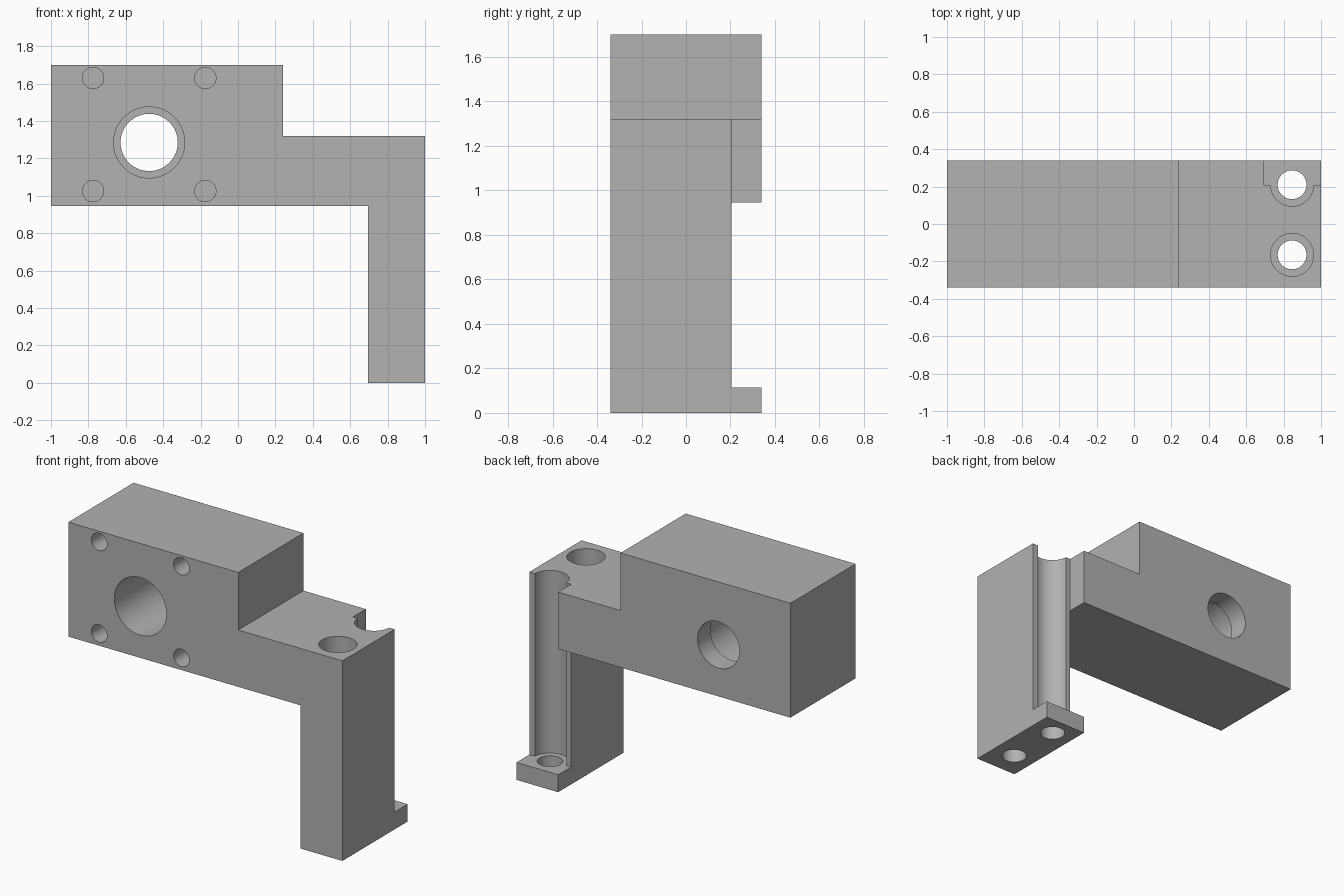
import bpy
import bmesh
from math import radians
from mathutils import Matrix

default_cube = bpy.data.objects.get("Cube")
if default_cube:
    bpy.data.objects.remove(default_cube, do_unlink=True)

HALF = 0.34      # half the depth of the bracket
LEDGE = 0.205    # back plane of the leg and of the bearing seat
FOOT = 0.115     # thickness of the foot

grey = bpy.data.materials.new("plain grey")
grey.use_nodes = True
colour = (0.445, 0.445, 0.445, 1)
grey.diffuse_color = colour
grey.node_tree.nodes["Principled BSDF"].inputs["Base Color"].default_value = colour


def add_object(name, bm):
    bmesh.ops.recalc_face_normals(bm, faces=bm.faces)
    mesh = bpy.data.meshes.new(name)
    bm.to_mesh(mesh)
    bm.free()
    mesh.materials.append(grey)
    obj = bpy.data.objects.new(name, mesh)
    bpy.context.collection.objects.link(obj)
    return obj


def extrude_profile(name, points, y0, y1):
    bm = bmesh.new()
    face = bm.faces.new([bm.verts.new((x, y0, z)) for x, z in points])
    ext = bmesh.ops.extrude_face_region(bm, geom=[face])
    verts = [v for v in ext["geom"] if isinstance(v, bmesh.types.BMVert)]
    bmesh.ops.translate(bm, verts=verts, vec=(0, y1 - y0, 0))
    return add_object(name, bm)


def cylinder(name, radius, centre, length, along_y=False):
    bm = bmesh.new()
    turn = Matrix.Rotation(radians(90 if along_y else 0), 4, "X")
    bmesh.ops.create_cone(bm, cap_ends=True, segments=64, radius1=radius, radius2=radius,
                          depth=length, matrix=Matrix.Translation(centre) @ turn)
    return add_object(name, bm)


def cut(target, cutter):
    cutter.hide_render = True
    mod = target.modifiers.new(cutter.name, "BOOLEAN")
    mod.operation = "DIFFERENCE"
    mod.solver = "EXACT"
    mod.object = cutter
    bpy.context.view_layer.objects.active = target
    bpy.ops.object.modifier_apply(modifier=mod.name)
    bpy.data.objects.remove(cutter, do_unlink=True)


def bore_y(name, radius, x, z, y0, y1):
    cut(bracket, cylinder(name, radius, (x, (y0 + y1) / 2, z), y1 - y0, True))


def bore_z(name, radius, x, y, z0, z1):
    cut(bracket, cylinder(name, radius, (x, y, (z0 + z1) / 2), z1 - z0))


# Bracket body: block, arm and leg in one profile
bracket = extrude_profile("bracket", [
    (-1, 0.945), (0.695, 0.945), (0.695, 0), (1, 0),
    (1, 1.32), (0.24, 1.32), (0.24, 1.7), (-1, 1.7)], -HALF, HALF)

# Recess behind the leg, leaving the foot
cut(bracket, extrude_profile("leg_recess", [
    (0.695, FOOT), (1.2, FOOT), (1.2, 1.6), (0.695, 1.6)], LEDGE, 0.6))

# Mounting holes down the leg, with deep screw-head bores
for y in (-0.165, 0.21):
    bore_z("screw_head_bore", 0.115, 0.845, y, FOOT, 1.6)
    bore_z("screw_hole", 0.077, 0.845, y, -0.2, 0.5)

# Bearing seat from the front and shaft hole through the back
bore_y("bearing_seat", 0.19, -0.475, 1.285, -0.6, LEDGE)
bore_y("shaft_hole", 0.153, -0.475, 1.285, 0, 0.6)

# Blind fixing holes around the seat
for x in (-0.775, -0.175):
    for z in (1.025, 1.63):
        bore_y("fixing_hole", 0.057, x, z, -0.6, -0.04)

# Smooth bores, sharp edges
bpy.ops.object.select_all(action="DESELECT")
bracket.select_set(True)
bpy.context.view_layer.objects.active = bracket
bpy.ops.object.shade_smooth_by_angle(angle=radians(30))
